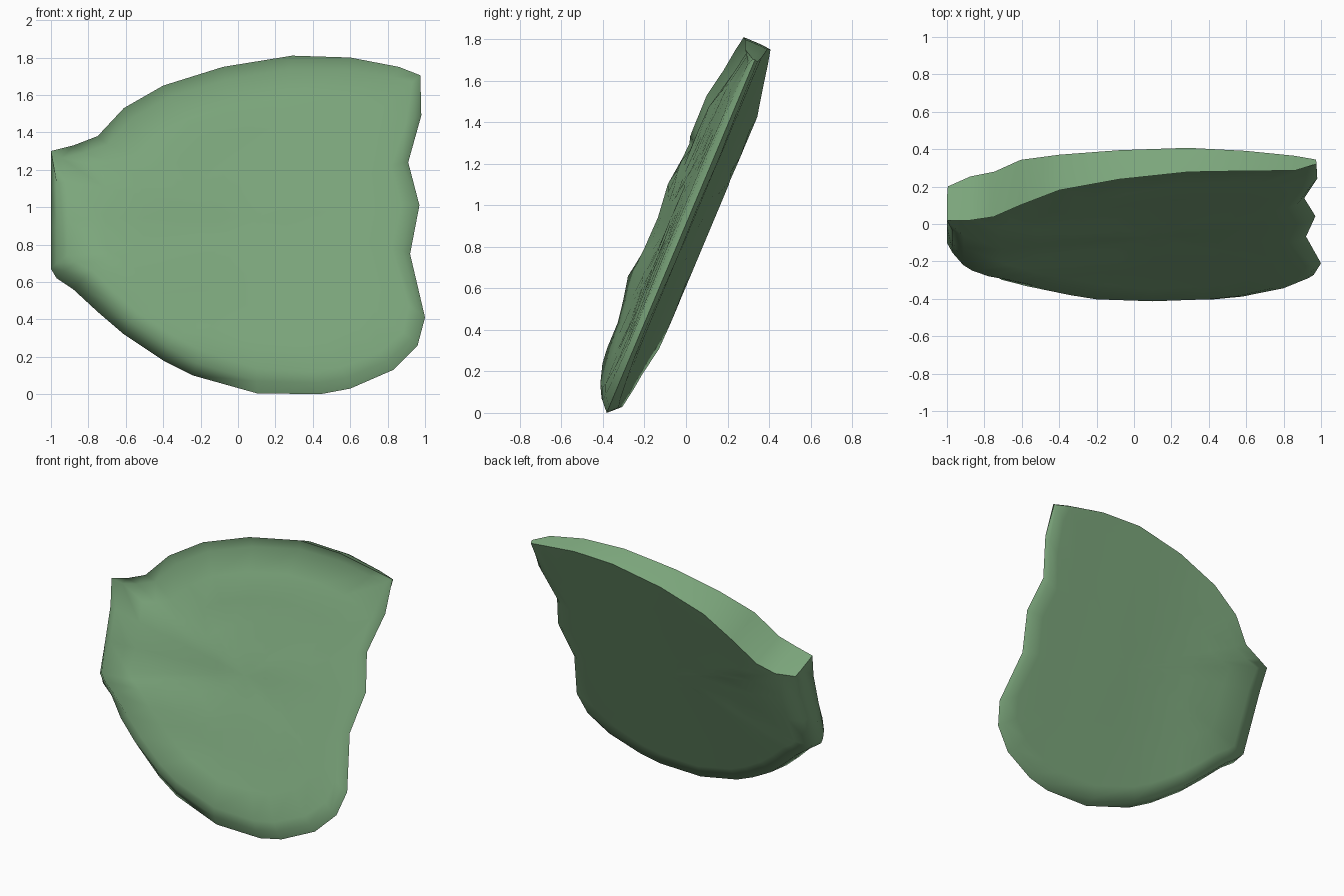
import bpy, bmesh, math

if "Cube" in bpy.data.objects:
    bpy.data.objects.remove(bpy.data.objects["Cube"])

TILT = math.atan(0.42)
S, C = math.sin(TILT), math.cos(TILT)
MID_Z = 0.92

def lerp(table, x):
    if x <= table[0][0]:
        return table[0][1]
    for (a, fa), (b, fb) in zip(table, table[1:]):
        if x <= b:
            return fa + (fb - fa) * (x - a) / (b - a)
    return table[-1][1]

# Outline as seen from the front (x, z)
TOP = [(-1, 1.31), (-.88, 1.34), (-.75, 1.39), (-.61, 1.54), (-.4, 1.66),
       (-.08, 1.76), (.29, 1.82), (.6, 1.81), (.86, 1.76), (.975, 1.715)]
RIGHT = [(.98, 1.5), (.91, 1.25), (.97, 1.02), (.92, .76), (1, .42), (.96, .27)]
BOTTOM = [(.83, .14), (.6, .04), (.44, .01), (.1, .015), (-.24, .11), (-.4, .19),
          (-.61, .33), (-.75, .45), (-.88, .57), (-.97, .63)]
LEFT = [(-1, .68), (-1, .89), (-1, 1.1)]

# Depths in front of and behind the middle plane, by x
LIP = [(-1, .135), (-.88, .145), (-.61, .148), (-.4, .12), (-.08, .105),
       (.29, .092), (.6, .083), (.86, .062), (.97, .012)]
LOW = [(-1, .05), (-.97, .07), (-.75, .12), (-.4, .085), (-.24, .06), (.1, .05), (1, .03)]
FACE = [(-1, .12), (-.8, .15), (-.4, .12), (0, .085), (.3, .07), (.7, .05), (1, .03)]
BACK = [(-1, .06), (-.97, .09), (-.85, .116), (-.6, .117), (-.4, .088), (-.08, .066),
        (.29, .05), (.6, .035), (.9, .024), (1, .012)]
CENTRE = (.1, 0.0)

def place(x, v, off):
    return (x, S * v - C * off, MID_Z + C * v + S * off)

def face_depth(x, v, lip):
    z = MID_Z + C * v
    wave = .014 * math.cos((z - 1.04) * 2 * math.pi / .42) * (1 - x) / 2
    return (lerp(FACE, x) + wave) * (.72 if lip else 1)

rim = []
for kind, pts in (("top", TOP), ("right", RIGHT), ("bottom", BOTTOM), ("left", LEFT)):
    for x, z in pts:
        if kind == "top":
            z -= S * lerp(LIP, x)
        rim.append((kind, x, (z - MID_Z) / C))

def inset(x, v, d):
    dx, dv = CENTRE[0] - x, CENTRE[1] - v
    k = d / math.hypot(dx, dv)
    return x + dx * k, v + dv * k

FRONT_IN = {"top": 0, "right": .04, "bottom": .05, "left": .03}
BACK_IN = {"top": .005, "right": .04, "bottom": .05, "left": .03}

bm = bmesh.new()
rings = []
def add_ring(fn):
    rings.append([bm.verts.new(place(*fn(*p))) for p in rim])

# Front face rings, from the middle outwards
def front_ring(scale):
    def fn(kind, x, v):
        px, pv = inset(x, v, FRONT_IN[kind] + .06)
        px = CENTRE[0] + (px - CENTRE[0]) * scale
        pv = CENTRE[1] + (pv - CENTRE[1]) * scale
        return px, pv, face_depth(px, pv, kind == "top" and scale > .85)
    return fn
for s in (.2, .4, .6, .8, 1):
    add_ring(front_ring(s))

# Front rim, outer edge and back rim
def front_rim(kind, x, v):
    px, pv = inset(x, v, FRONT_IN[kind])
    if kind == "top":
        d = lerp(LIP, x)
    elif kind == "bottom":
        d = lerp(LOW, x)
    elif kind == "left":
        d = lerp([(-.25, .06), (.2, .12)], v)
    else:
        d = .03
    return px, pv, d
add_ring(front_rim)
add_ring(lambda kind, x, v: (x, v, 0))
def back_ring(scale):
    def fn(kind, x, v):
        px, pv = inset(x, v, BACK_IN[kind])
        px = CENTRE[0] + (px - CENTRE[0]) * scale
        pv = CENTRE[1] + (pv - CENTRE[1]) * scale
        return px, pv, -lerp(BACK, px)
    return fn
for s in (1, .9, .7, .45, .2):
    add_ring(back_ring(s))

# Skin the rings and close both centres
n = len(rim)
for a, b in zip(rings, rings[1:]):
    for i in range(n):
        j = (i + 1) % n
        bm.faces.new((a[i], a[j], b[j], b[i]))
for ring, off in ((rings[0], face_depth(*CENTRE, False)), (rings[-1], -lerp(BACK, CENTRE[0]))):
    c = bm.verts.new(place(*CENTRE, off))
    for i in range(n):
        bm.faces.new((ring[i], ring[(i + 1) % n], c))
bmesh.ops.recalc_face_normals(bm, faces=bm.faces)

# Rest on the ground plane
low = min(v.co.z for v in bm.verts)
bmesh.ops.translate(bm, verts=bm.verts, vec=(0, 0, -low))

mesh = bpy.data.meshes.new("curved_plate")
bm.to_mesh(mesh)
bm.free()
plate = bpy.data.objects.new("curved_plate", mesh)
bpy.context.collection.objects.link(plate)
mat = bpy.data.materials.new("green")
mat.diffuse_color = (.2, .38, .2, 1)
mat.use_nodes = True
mat.node_tree.nodes["Principled BSDF"].inputs["Base Color"].default_value = mat.diffuse_color
mesh.materials.append(mat)
bpy.context.view_layer.objects.active = plate
plate.select_set(True)
bpy.ops.object.shade_smooth_by_angle(angle=math.radians(70))
